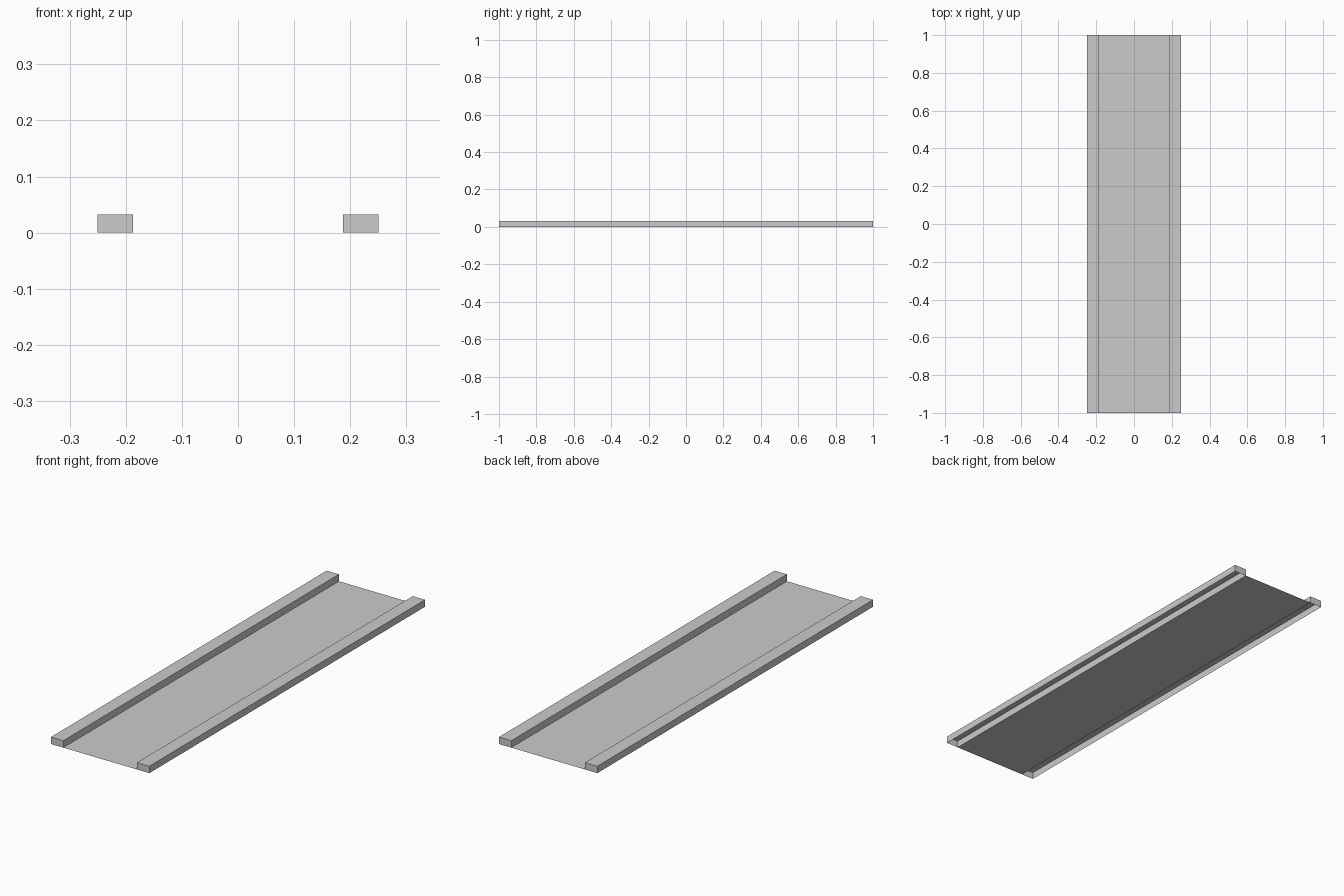
import bpy, bmesh

if "Cube" in bpy.data.objects:
    bpy.data.objects.remove(bpy.data.objects["Cube"])

LENGTH, WIDTH = 2.0, 0.5
RAIL_W, RAIL_H = 0.0625, 0.032


def add_object(name, bm):
    mesh = bpy.data.meshes.new(name)
    bm.to_mesh(mesh)
    bm.free()
    obj = bpy.data.objects.new(name, mesh)
    bpy.context.collection.objects.link(obj)
    return obj


# Side rails: shallow boxes, open underneath
for name, side in (("left_rail", -1), ("right_rail", 1)):
    bm = bmesh.new()
    bmesh.ops.create_cube(bm, size=1)
    bm.normal_update()
    bottom = [f for f in bm.faces if f.normal.z < -0.5]
    bmesh.ops.delete(bm, geom=bottom, context='FACES_ONLY')
    bmesh.ops.scale(bm, vec=(RAIL_W, LENGTH, RAIL_H), verts=bm.verts)
    bmesh.ops.translate(bm, vec=(side * (WIDTH - RAIL_W) / 2, 0, RAIL_H / 2), verts=bm.verts)
    add_object(name, bm)

# Deck: a single thin sheet between the rails
bm = bmesh.new()
bmesh.ops.create_grid(bm, x_segments=1, y_segments=1, size=0.5)
bmesh.ops.scale(bm, vec=(WIDTH - 2 * RAIL_W, LENGTH, 1), verts=bm.verts)
add_object("deck", bm)
